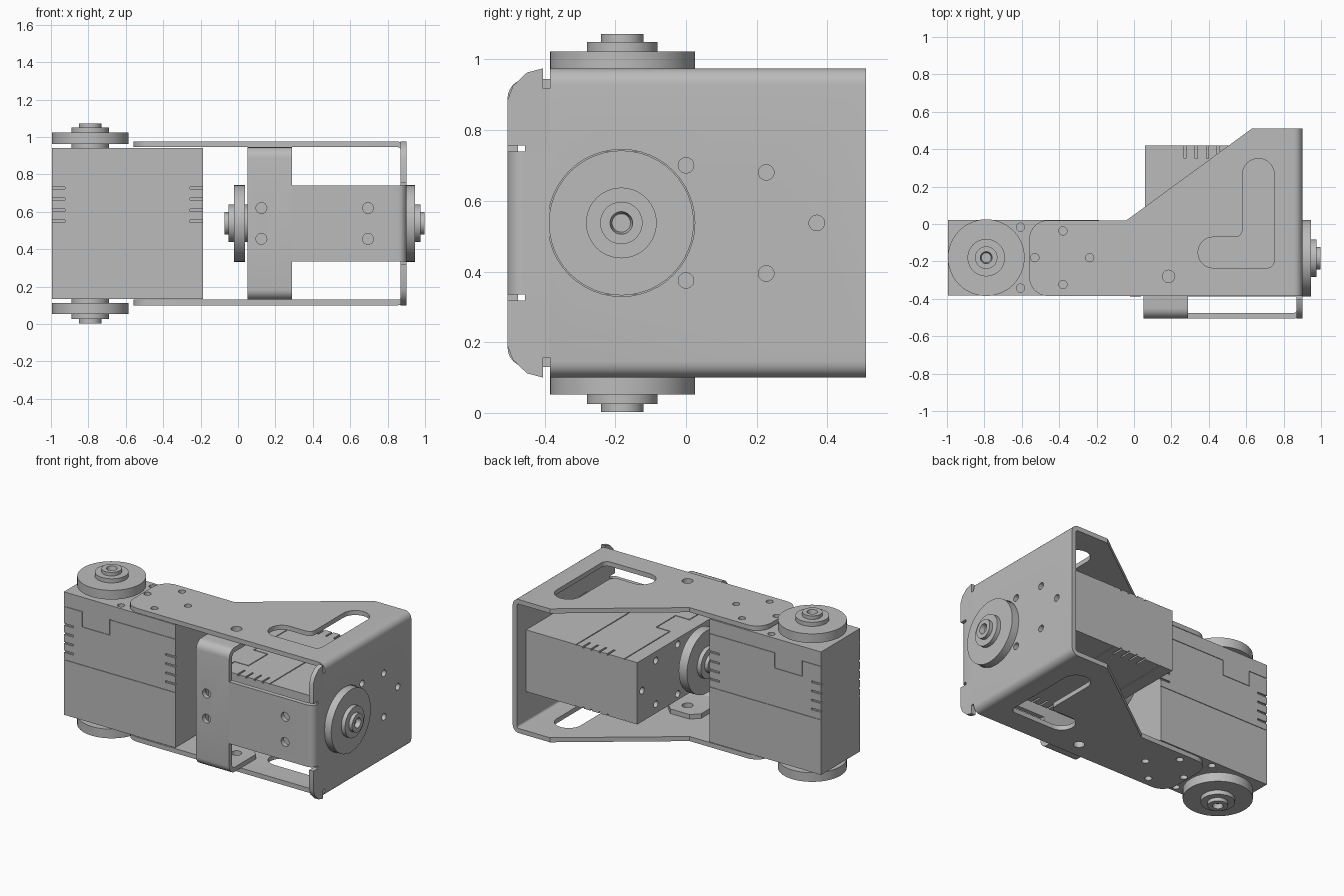
import bpy, bmesh
from math import radians, sin, cos, pi
from mathutils import Matrix, Vector

cube = bpy.data.objects.get("Cube")
if cube:
    bpy.data.objects.remove(cube, do_unlink=True)

GREY = (0.5, 0.5, 0.5, 1)
grey = bpy.data.materials.new("plain grey")
grey.use_nodes = True
grey.diffuse_color = GREY
grey.node_tree.nodes["Principled BSDF"].inputs["Base Color"].default_value = GREY

AXES = {"x": lambda a, b, h: (h, a, b),
        "y": lambda a, b, h: (a, h, b),
        "z": lambda a, b, h: (a, b, h)}


def arc(cx, cy, r, start, end, n=8):
    angles = [radians(start + (end - start) * i / n) for i in range(n + 1)]
    return [(cx + r * cos(t), cy + r * sin(t)) for t in angles]


def prism(bm, pts, lo, hi, axis="z"):
    """Extrude a 2D outline along an axis."""
    place = AXES[axis]
    low = [bm.verts.new(place(a, b, lo)) for a, b in pts]
    high = [bm.verts.new(place(a, b, hi)) for a, b in pts]
    faces = [bm.faces.new(low), bm.faces.new(high)]
    for i in range(len(pts)):
        j = (i + 1) % len(pts)
        faces.append(bm.faces.new((low[i], low[j], high[j], high[i])))
    bmesh.ops.recalc_face_normals(bm, faces=faces)


def box(bm, x0, x1, y0, y1, z0, z1):
    prism(bm, [(x0, y0), (x1, y0), (x1, y1), (x0, y1)], z0, z1)


def hole(bm, a, b, r, lo, hi, axis="z"):
    prism(bm, arc(a, b, r, 0, 345, 23), lo, hi, axis)


def to_object(name, bm):
    mesh = bpy.data.meshes.new(name)
    bm.to_mesh(mesh)
    bm.free()
    mesh.materials.append(grey)
    obj = bpy.data.objects.new(name, mesh)
    bpy.context.scene.collection.objects.link(obj)
    return obj


def carve(obj, cutter_bm, operation="DIFFERENCE"):
    """Boolean with a temporary cutter, then bake the result."""
    cutter = to_object("cutter", cutter_bm)
    cutter.hide_render = True
    mod = obj.modifiers.new("cut", "BOOLEAN")
    mod.operation, mod.solver, mod.object = operation, "EXACT", cutter
    mod.use_self = True
    deps = bpy.context.evaluated_depsgraph_get()
    mesh = bpy.data.meshes.new_from_object(obj.evaluated_get(deps))
    obj.modifiers.clear()
    obj.data = mesh
    bpy.data.objects.remove(cutter, do_unlink=True)


def smooth(obj):
    bpy.ops.object.select_all(action="DESELECT")
    obj.select_set(True)
    bpy.context.view_layer.objects.active = obj
    bpy.ops.object.shade_smooth_by_angle(angle=radians(30))


def channel(open_end, back, lo, hi, t, r):
    """U-shaped sheet profile with rounded bends."""
    s = 1 if back > open_end else -1

    def bends(inset, rad):
        steps = [pi / 2 * i / 6 for i in range(7)]
        cx = back - s * r
        low = [(cx + s * rad * sin(q), lo + r - rad * cos(q)) for q in steps]
        high = [(cx + s * rad * cos(q), hi - r + rad * sin(q)) for q in steps]
        return [(open_end, lo + inset)] + low + high + [(open_end, hi - inset)]
    return bends(0, r) + bends(t, r - t)[::-1]


# Servo: local z is the output axis, local x the long side of the body
SCREWS = [(0.183, 0.163), (0.183, -0.163), (0.41, 0.143), (0.41, -0.143), (0.553, 0)]
X0, X1, D, H = -0.205, 0.603, 0.2025, 0.403
HORN = [(0, 0.39), (0.1, 0.39), (0.1, 0.425), (0.205, 0.425), (0.205, 0.485),
        (0.1, 0.485), (0.1, 0.512), (0.06, 0.512), (0.06, 0.535), (0.032, 0.535),
        (0.026, 0.505), (0, 0.505)]


def servo(label, matrix):
    bm = bmesh.new()
    box(bm, X0, X1, -D, D, -H, H)
    body = to_object(label + "_servo_body", bm)
    cuts = bmesh.new()
    deep, w = 0.004, 0.003
    for side in (-1, 1):
        # screw holes in both ends
        for x, y in SCREWS:
            hole(cuts, x, y, 0.022, side * (H - 0.03), side * (H + 0.02))
        # case seams and the stepped joint around the output axis
        y0, y1 = sorted((side * (D - deep), side * (D + 0.02)))
        box(cuts, X0 - 0.01, X1 + 0.01, y0, y1, -0.04 - w, -0.04 + w)
        box(cuts, X0 - 0.01, -0.07, y0, y1, 0.31 - w, 0.31 + w)
        box(cuts, -0.07 - w, -0.07 + w, y0, y1, 0.21, 0.31)
        box(cuts, -0.07, 0.13, y0, y1, 0.21 - w, 0.21 + w)
        box(cuts, 0.13 - w, 0.13 + w, y0, y1, 0.21, 0.31)
        box(cuts, 0.13, X1 + 0.01, y0, y1, 0.31 - w, 0.31 + w)
        # short cooling slots at the long edges
        y0, y1 = sorted((side * (D - 0.01), side * (D + 0.02)))
        for z in (0.19, 0.13, 0.07, 0.012):
            box(cuts, X0 - 0.01, X0 + 0.07, y0, y1, z - 0.006, z + 0.006)
            box(cuts, X1 - 0.07, X1 + 0.01, y0, y1, z - 0.006, z + 0.006)
    carve(body, cuts)
    parts = [body]
    # stepped round horns on both ends
    for side, end in ((1, "drive"), (-1, "idler")):
        bm = bmesh.new()
        verts = [bm.verts.new((r, 0, z * side)) for r, z in HORN]
        edges = [bm.edges.new(pair) for pair in zip(verts, verts[1:])]
        bmesh.ops.spin(bm, geom=verts + edges, cent=(0, 0, 0), axis=(0, 0, 1),
                       angle=2 * pi, steps=48)
        bmesh.ops.remove_doubles(bm, verts=bm.verts, dist=0.0005)
        bmesh.ops.recalc_face_normals(bm, faces=bm.faces)
        parts.append(to_object(f"{label}_servo_{end}_horn", bm))
    for obj in parts:
        smooth(obj)
        obj.matrix_world = matrix


MID = 0.5375
servo("upright", Matrix.Translation((-0.79, -0.18, MID)))
turn = Matrix((Vector((0, 0, -1)), Vector((1, 0, 0)), Vector((0, -1, 0)))).to_4x4()
servo("lying", Matrix.Translation((0.4625, -0.183, MID)) @ turn)

# Main bracket: bent channel trimmed to its plan outline
LO, HI, T, R = 0.1, 0.975, 0.03, 0.045
bm = bmesh.new()
prism(bm, channel(-0.7, 0.9, LO, HI, T, R), -0.385, 0.51, "y")
bracket = to_object("main_bracket", bm)
plan = bmesh.new()
prism(plan, arc(-0.46, -0.285, 0.1, 180, 270)
      + [(0.95, -0.385), (0.95, 0.51), (0.63, 0.51), (-0.04, 0.02)]
      + arc(-0.46, -0.08, 0.1, 90, 180), 0, 1.1)
carve(bracket, plan, "INTERSECT")

# Bracket openings: L-shaped windows, screw holes and horn hole
cuts = bmesh.new()
prism(cuts, arc(0.71, -0.195, 0.04, -90, 0) + arc(0.665, 0.265, 0.085, 0, 180, 16)
      + arc(0.54, -0.03, 0.04, 0, -90) + arc(0.425, -0.1525, 0.0825, 90, 270, 16), 0, 1.1)
for x, y in SCREWS[2:]:
    hole(cuts, x - 0.79, y - 0.18, 0.022, 0, 1.1)
hole(cuts, -0.53, -0.18, 0.022, 0, 1.1)
hole(cuts, 0.185, -0.28, 0.033, 0, 1.1)
for a, b in SCREWS:
    hole(cuts, a - 0.183, b + MID, 0.022, 0.8, 1, "x")
prism(cuts, arc(-0.183, MID, 0.208, 0, 352.5, 47), 0.8, 1, "x")
carve(bracket, cuts)
smooth(bracket)

# Rounded tabs on the front edge of the end plate
bm = bmesh.new()
tab = [(-0.385, 0.74), (-0.455, 0.74), (-0.455, 0.757), (-0.505, 0.757), (-0.505, 0.885),
       (-0.49, 0.925), (-0.45, 0.963), (-0.405, HI), (-0.405, 0.918), (-0.385, 0.918)]
prism(bm, tab, 0.87, 0.9, "x")
prism(bm, [(y, 2 * MID - z) for y, z in tab], 0.87, 0.9, "x")
smooth(to_object("end_plate_tabs", bm))


# Front arm, bent forward from the end plate
bm = bmesh.new()
prism(bm, [(0.29, -0.505)] + arc(0.855, -0.46, R, -90, 0) + [(0.9, -0.385), (0.87, -0.385)]
      + arc(0.855, -0.46, R - T, 0, -90) + [(0.29, -0.475)], 0.335, 0.74, "z")
arm = to_object("front_arm", bm)

# Front strap, wrapping back under the bracket plates
bm = bmesh.new()
prism(bm, channel(-0.1, -0.505, LO + T, HI - T, T, 0.055), 0.05, 0.29, "x")
strap = to_object("front_strap", bm)
plan = bmesh.new()
prism(plan, [(0.0, -0.6), (0.35, -0.6), (0.35, -0.29), (0.24, -0.18),
             (0.1, -0.18), (0.0, -0.28)], 0, 1.1)
carve(strap, plan, "INTERSECT")
cuts = bmesh.new()
hole(cuts, 0.185, -0.28, 0.033, 0, 1.1)
for z in (MID - 0.0825, MID + 0.0825):
    hole(cuts, 0.125, z, 0.029, -0.6, -0.4, "y")
carve(strap, cuts)
cuts = bmesh.new()
for z in (MID - 0.0825, MID + 0.0825):
    hole(cuts, 0.695, z, 0.029, -0.6, -0.4, "y")
carve(arm, cuts)
for part in (strap, arm):
    smooth(part)
